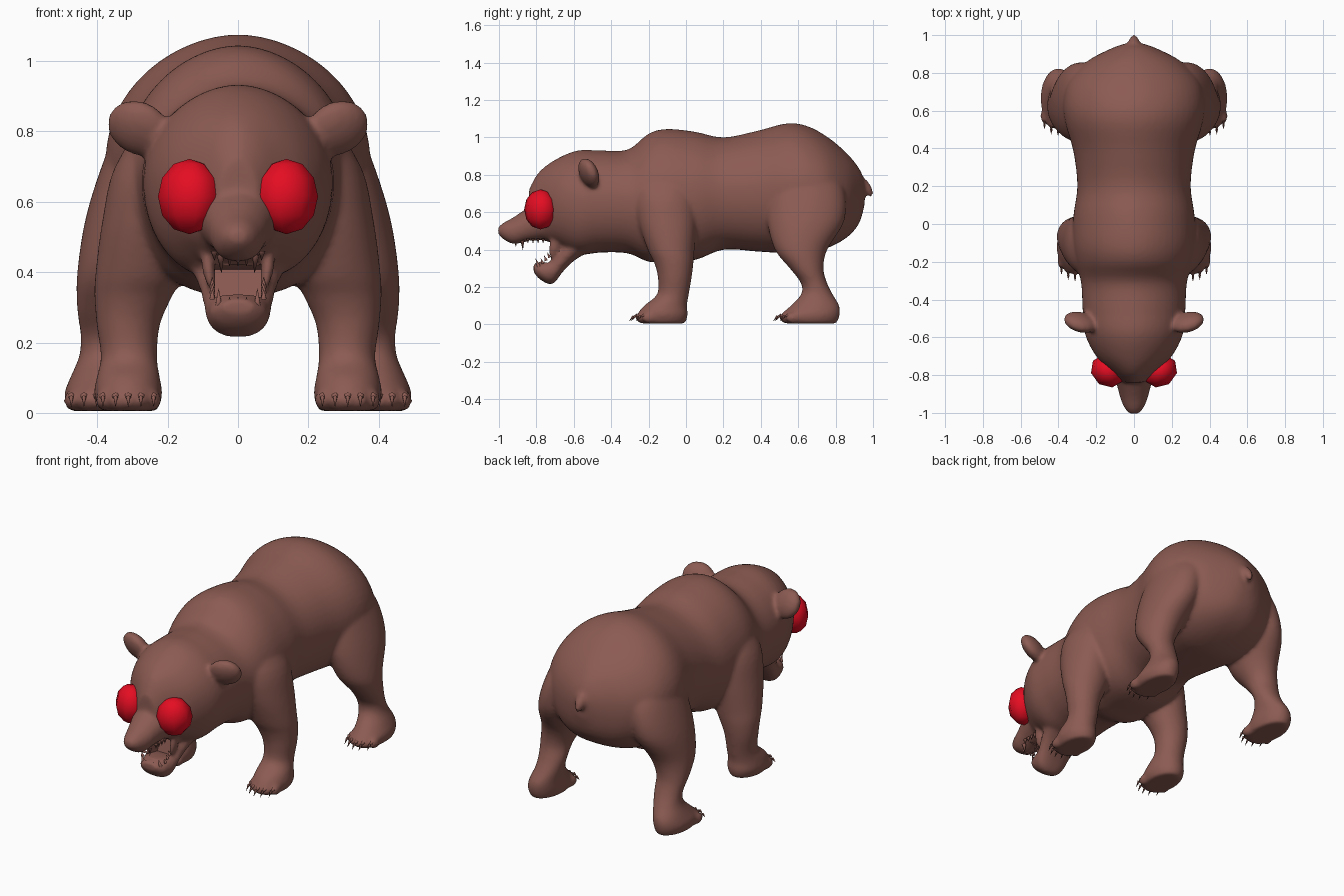
import bpy, bmesh, math
from mathutils import Vector, Matrix

cube = bpy.data.objects.get("Cube")
if cube:
    bpy.data.objects.remove(cube, do_unlink=True)


def material(name, rgb):
    m = bpy.data.materials.new(name)
    m.use_nodes = True
    m.diffuse_color = (*rgb, 1)
    m.node_tree.nodes["Principled BSDF"].inputs["Base Color"].default_value = (*rgb, 1)
    return m


BROWN = material("brown fur", (0.26, 0.105, 0.085))
RED = material("red eye", (0.78, 0.004, 0.016))


def finish(bm, name, mat, angle=180):
    bmesh.ops.recalc_face_normals(bm, faces=bm.faces)
    mesh = bpy.data.meshes.new(name)
    bm.to_mesh(mesh)
    bm.free()
    ob = bpy.data.objects.new(name, mesh)
    bpy.context.collection.objects.link(ob)
    mesh.materials.append(mat)
    smooth(ob, angle)
    return ob


def smooth(ob, angle):
    bpy.ops.object.select_all(action="DESELECT")
    ob.select_set(True)
    bpy.context.view_layer.objects.active = ob
    bpy.ops.object.shade_smooth_by_angle(angle=math.radians(angle))


def spline(keys, steps=4):
    """Smoothly interpolate between rows of ring values."""
    rows = []
    for i in range(len(keys) - 1):
        p = [Vector(keys[min(max(j, 0), len(keys) - 1)]) for j in range(i - 1, i + 3)]
        for s in range(steps):
            t = s / steps
            rows.append(0.5 * (2 * p[1] + (p[2] - p[0]) * t
                               + (2 * p[0] - 5 * p[1] + 4 * p[2] - p[3]) * t * t
                               + (3 * p[1] - p[0] - 3 * p[2] + p[3]) * t ** 3))
    return rows + [Vector(keys[-1])]


def loft(bm, keys, place, sides=56):
    """Skin rings; place(row, cos, sin) gives each point."""
    rings = []
    turn = [2 * math.pi * i / sides for i in range(sides)]
    for row in spline(keys):
        rings.append([bm.verts.new(place(row, math.cos(a), math.sin(a))) for a in turn])
    for a, b in zip(rings, rings[1:]):
        for i in range(sides):
            j = (i + 1) % sides
            bm.faces.new((a[i], a[j], b[j], b[i]))
    bm.faces.new(rings[0][::-1])
    bm.faces.new(rings[-1])


def along_y(row, c, s):       # row: y, bottom, top, half width; fuller underneath
    y, low, high, half = row
    wide = math.copysign(abs(c) ** (0.78 if s < 0 else 1.08), c)
    return (half * wide, y, (low + high) / 2 + (high - low) / 2 * s)


def ball(bm, centre, radii, tilt=(0, 0, 0), u=16, v=10):
    rot = Matrix.Rotation(tilt[2], 4, "Z") @ Matrix.Rotation(tilt[1], 4, "Y") @ Matrix.Rotation(tilt[0], 4, "X")
    mat = Matrix.Translation(centre) @ rot @ Matrix.Diagonal((*radii, 1))
    bmesh.ops.create_uvsphere(bm, u_segments=u, v_segments=v, radius=1, matrix=mat)


def spike(bm, base, tip, radius):
    base, tip = Vector(base), Vector(tip)
    d = tip - base
    mat = Matrix.Translation((base + tip) / 2) @ d.to_track_quat("Z", "Y").to_matrix().to_4x4()
    bmesh.ops.create_cone(bm, cap_ends=True, segments=6, radius1=radius, radius2=0,
                          depth=d.length, matrix=mat)


# Trunk and head
fur = bmesh.new()
loft(fur, [
    (-0.84, 0.50, 0.72, 0.055), (-0.79, 0.46, 0.81, 0.11), (-0.7, 0.43, 0.88, 0.2),
    (-0.58, 0.375, 0.93, 0.26), (-0.45, 0.385, 0.93, 0.272), (-0.31, 0.38, 0.935, 0.28),
    (-0.2, 0.335, 1.02, 0.31), (-0.1, 0.335, 1.045, 0.325), (0.05, 0.345, 1.03, 0.32),
    (0.2, 0.40, 1.0, 0.30), (0.38, 0.39, 1.035, 0.32), (0.54, 0.38, 1.075, 0.365),
    (0.65, 0.38, 1.06, 0.375), (0.76, 0.41, 1.0, 0.345), (0.86, 0.465, 0.915, 0.25),
    (0.925, 0.54, 0.835, 0.13), (0.955, 0.64, 0.77, 0.05)], along_y)

# Snout and lower jaw
loft(fur, [(-0.68, 0.46, 0.74, 0.15), (-0.84, 0.445, 0.63, 0.095), (-0.92, 0.43, 0.575, 0.073),
           (-0.975, 0.455, 0.545, 0.05), (-1.005, 0.485, 0.52, 0.023)], along_y)
loft(fur, [(-0.52, 0.39, 0.55, 0.16), (-0.6, 0.34, 0.49, 0.13), (-0.66, 0.28, 0.44, 0.108),
           (-0.715, 0.215, 0.37, 0.093), (-0.78, 0.24, 0.335, 0.078), (-0.815, 0.28, 0.325, 0.045)], along_y)

# Tail
ball(fur, (0, 0.962, 0.735), (0.028, 0.027, 0.062), (math.radians(32), 0, 0))

# Legs: z, centre x, centre y, radius x, radius y
FRONT = [(0.005, 0.31, -0.125, 0.08, 0.12), (0.05, 0.312, -0.125, 0.097, 0.135),
         (0.1, 0.312, -0.11, 0.09, 0.115), (0.16, 0.31, -0.07, 0.08, 0.085),
         (0.25, 0.312, -0.06, 0.09, 0.09), (0.33, 0.298, -0.065, 0.11, 0.105),
         (0.4, 0.28, -0.08, 0.125, 0.125), (0.55, 0.265, -0.1, 0.12, 0.155),
         (0.7, 0.22, -0.11, 0.13, 0.17), (0.85, 0.14, -0.11, 0.11, 0.14)]
HIND = [(0.005, 0.4, 0.665, 0.08, 0.14), (0.05, 0.402, 0.665, 0.093, 0.157),
        (0.1, 0.394, 0.69, 0.083, 0.13), (0.16, 0.377, 0.7, 0.075, 0.085),
        (0.22, 0.37, 0.685, 0.078, 0.07), (0.3, 0.37, 0.645, 0.088, 0.09),
        (0.4, 0.345, 0.615, 0.112, 0.14), (0.55, 0.302, 0.64, 0.132, 0.205),
        (0.7, 0.262, 0.645, 0.126, 0.205), (0.82, 0.215, 0.63, 0.12, 0.17), (0.92, 0.16, 0.61, 0.09, 0.12)]
claws, teeth = bmesh.new(), bmesh.new()
for side in (1, -1):
    for keys, toe_y in ((FRONT, -0.235), (HIND, 0.535)):
        loft(fur, keys, lambda r, c, s: (side * (r[1] + r[3] * c), r[2] + r[4] * s, r[0]))
        # Toes and claws
        for i in range(-2, 3):
            x = side * (keys[1][1] + 0.036 * i)
            y = toe_y + 0.009 * i * i
            ball(fur, (x, y, 0.036), (0.022, 0.04, 0.029))
            spike(claws, (x, y - 0.025, 0.048), (x, y - 0.052, 0.04), 0.011)
            spike(claws, (x, y - 0.045, 0.045), (x, y - 0.07, 0.016), 0.007)

    # Ears, leaning forward at the top
    ball(fur, (side * 0.283, -0.52, 0.81), (0.094, 0.046, 0.083), (0.45, side * -0.35, side * 0.15))

    # Cheek folds at the mouth corners
    ball(fur, (side * 0.085, -0.705, 0.415), (0.018, 0.03, 0.065), (-0.2, side * 0.15, 0))

    # Teeth: canines, then short rows along both jaws
    spike(teeth, (side * 0.05, -0.875, 0.45), (side * 0.047, -0.872, 0.395), 0.011)
    spike(teeth, (side * 0.055, -0.785, 0.305), (side * 0.055, -0.805, 0.355), 0.011)
    for i in range(4):
        y = -0.845 + 0.027 * i
        spike(teeth, (side * 0.068, y, 0.46), (side * 0.067, y, 0.432), 0.01)
        spike(teeth, (side * 0.073, -0.765 + 0.018 * i, 0.325 + 0.016 * i),
              (side * 0.073, -0.777 + 0.018 * i, 0.354 + 0.016 * i), 0.009)

    # Eyes, faceted and turned outward
    bm = bmesh.new()
    ball(bm, (side * 0.138, -0.778, 0.615), (0.096, 0.084, 0.107), (0, 0, side * 0.6), 8, 6)
    finish(bm, "left_eye" if side > 0 else "right_eye", RED)

# Front incisors
for i in range(-1, 2):
    spike(teeth, (0.024 * i, -0.91, 0.445), (0.024 * i, -0.91, 0.415), 0.009)
    spike(teeth, (0.024 * i, -0.8, 0.3), (0.024 * i, -0.808, 0.332), 0.009)

# Mouth hollow
hollow = bmesh.new()
bmesh.ops.create_cube(hollow, size=1, matrix=Matrix.Translation((0, -0.74, 0.38))
                      @ Matrix.Rotation(-0.2, 4, "X") @ Matrix.Diagonal((0.13, 0.22, 0.1, 1)))

# Fuse the body into one skin, then carve the mouth
body = finish(fur, "body", BROWN)
cutter = finish(hollow, "mouth_cutter", BROWN)
cutter.hide_render = True
bpy.context.view_layer.objects.active = body
remesh = body.modifiers.new("fuse", "REMESH")
remesh.mode = "VOXEL"
remesh.voxel_size = 0.011
soften = body.modifiers.new("soften", "SMOOTH")
soften.factor = 0.5
soften.iterations = 8
carve = body.modifiers.new("carve", "BOOLEAN")
carve.operation = "DIFFERENCE"
carve.object = cutter
for mod in (remesh, soften, carve):
    bpy.ops.object.modifier_apply(modifier=mod.name)
bpy.data.objects.remove(cutter, do_unlink=True)
body.data.materials.clear()
body.data.materials.append(BROWN)
smooth(body, 50)

finish(claws, "claws", BROWN, 60)
finish(teeth, "teeth", BROWN, 60)
